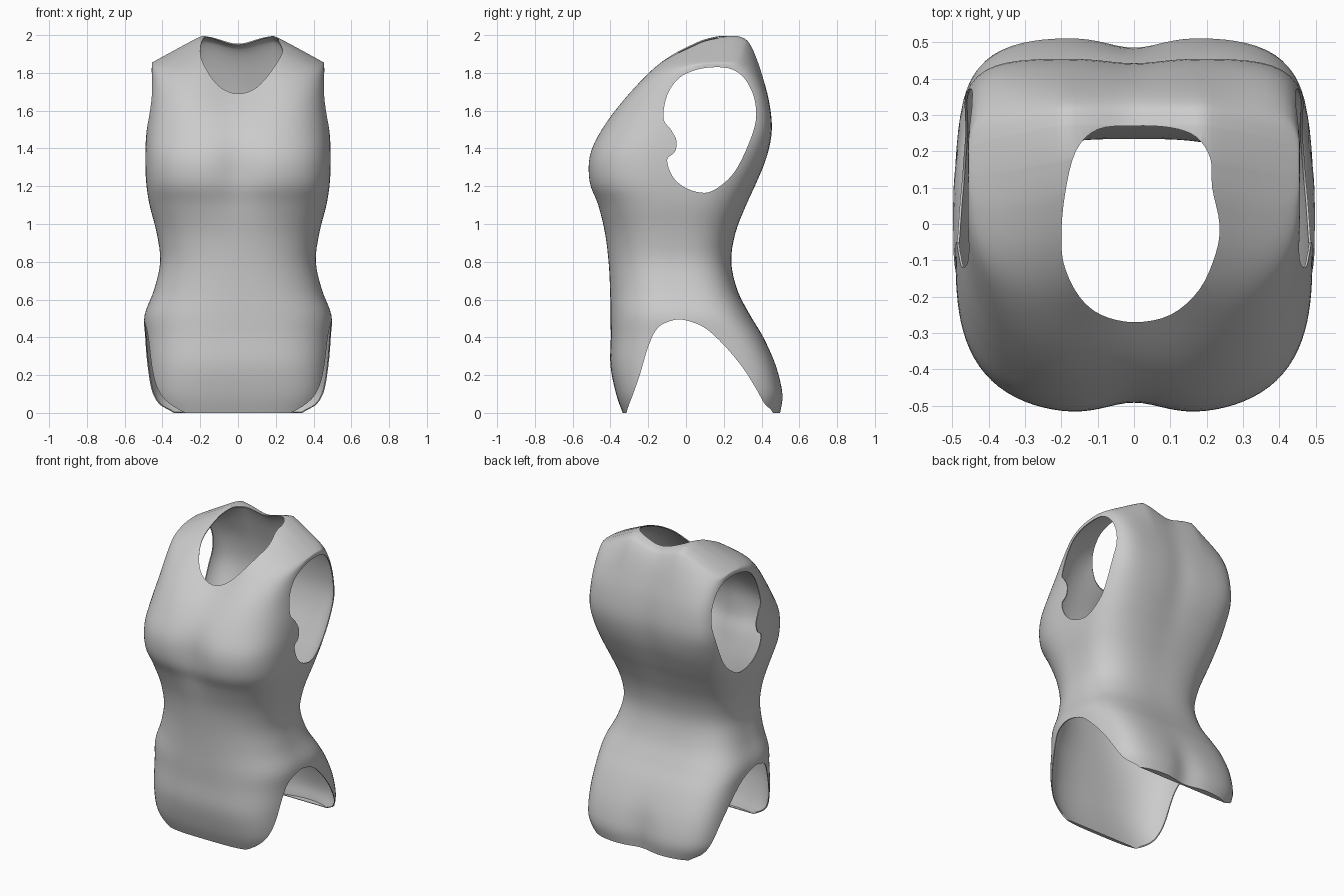
import bpy, bmesh, math
from mathutils import Vector

if "Cube" in bpy.data.objects:
    bpy.data.objects.remove(bpy.data.objects["Cube"])

# Body sections: height, front y, back y, half width, front and back squareness
SECTIONS = [
    (0.00, -0.335, 0.502, 0.445, 3.8, 4.0), (0.10, -0.37, 0.513, 0.478, 3.7, 4.4),
    (0.25, -0.40, 0.477, 0.489, 3.3, 4.4), (0.40, -0.398, 0.41, 0.494, 2.9, 4.0),
    (0.52, -0.40, 0.338, 0.494, 2.6, 3.5), (0.65, -0.402, 0.272, 0.445, 2.4, 3.2),
    (0.80, -0.41, 0.24, 0.412, 2.35, 3.1), (0.95, -0.43, 0.262, 0.43, 2.4, 3.2),
    (1.10, -0.472, 0.32, 0.468, 2.65, 3.5), (1.22, -0.518, 0.375, 0.486, 3.0, 4.0),
    (1.36, -0.518, 0.43, 0.491, 3.1, 4.8), (1.50, -0.46, 0.455, 0.484, 2.9, 6.0),
    (1.65, -0.365, 0.44, 0.468, 2.9, 6.5), (1.80, -0.22, 0.40, 0.46, 3.5, 6.5),
    (1.90, -0.08, 0.365, 0.457, 4.8, 6.5), (1.96, 0.04, 0.335, 0.456, 6.0, 7.0),
    (1.985, 0.11, 0.31, 0.455, 7.0, 7.0), (2.00, 0.18, 0.27, 0.453, 7.0, 7.0)]

ARCH = [(-0.32, -0.1), (-0.315, 0.0), (-0.28, 0.1), (-0.245, 0.2), (-0.2, 0.35),
        (-0.15, 0.45), (-0.07, 0.49), (0.0, 0.49), (0.1, 0.45), (0.2, 0.36),
        (0.3, 0.24), (0.37, 0.13), (0.415, 0.05), (0.46, 0.0), (0.47, -0.1)]
ARMHOLE = [(0.10, 1.165), (0.18, 1.2), (0.26, 1.28), (0.33, 1.42), (0.37, 1.55),
           (0.36, 1.67), (0.31, 1.77), (0.24, 1.82), (0.15, 1.83), (0.05, 1.815),
           (-0.04, 1.77), (-0.10, 1.68), (-0.12, 1.56), (-0.08, 1.50), (-0.05, 1.44),
           (-0.06, 1.38), (-0.10, 1.34), (-0.07, 1.25), (0.0, 1.19)]
NECK = [(0, -0.27), (0.1, -0.25), (0.18, -0.18), (0.225, -0.08), (0.235, 0.0),
        (0.215, 0.1), (0.21, 0.18), (0.17, 0.24), (0.1, 0.265), (0, 0.27),
        (-0.1, 0.26), (-0.16, 0.2), (-0.19, 0.08), (-0.2, -0.04), (-0.19, -0.12),
        (-0.15, -0.2), (-0.09, -0.25)]


def spline(a, b, c, d, t):
    """Smooth curve between b and c."""
    return tuple(0.5 * (2 * q + (r - p) * t + (2 * p - 5 * q + 4 * r - s) * t * t
                        + (3 * q - p - 3 * r + s) * t ** 3)
                 for p, q, r, s in zip(a, b, c, d))


def clamp(v):
    return max(0.0, min(1.0, v))


def bell(v, mid, width):
    return math.exp(-((v - mid) / width) ** 2)


def make_object(name, bm):
    bmesh.ops.recalc_face_normals(bm, faces=bm.faces[:])
    me = bpy.data.meshes.new(name)
    bm.to_mesh(me)
    bm.free()
    ob = bpy.data.objects.new(name, me)
    bpy.context.collection.objects.link(ob)
    return ob


def prism(name, outline, to_3d, lo, hi):
    """Closed smooth outline extruded between lo and hi."""
    n = len(outline)
    pts = [spline(outline[i - 1], outline[i], outline[(i + 1) % n],
                  outline[(i + 2) % n], k / 4) for i in range(n) for k in range(4)]
    bm = bmesh.new()
    ends = [[bm.verts.new(to_3d(u, v, w)) for u, v in pts] for w in (lo, hi)]
    for ring in ends:
        bm.faces.new(ring)
    for i in range(len(pts)):
        j = (i + 1) % len(pts)
        bm.faces.new((ends[0][i], ends[0][j], ends[1][j], ends[1][i]))
    ob = make_object(name, bm)
    ob.hide_render = True
    return ob


def body_point(sec, angle):
    z, front, back, width, n_front, n_back = sec
    c, s = math.cos(angle), math.sin(angle)
    n = n_front if s < 0 else n_back
    r = (abs(c) ** n + abs(s) ** n) ** (-1 / n)
    x, y = width * r * c, (front + back) / 2 + (back - front) / 2 * r * s
    if s < 0:   # hollow between the chest curves and below the neck
        y -= s * (0.033 * bell(x, 0, 0.11) * bell(z, 1.3, 0.2)
                  + 0.06 * bell(x, 0, 0.2) * bell(z, 1.72, 0.18))
    else:       # shallow hollow along the back and seat
        y -= s * bell(x, 0, 0.1) * (0.03 * bell(z, 0.05, 0.2)
                                    + 0.013 * bell(z, 1.5, 0.35))
    # sloping shoulders, set forward at the tips, and a slight dip at the nape
    top = clamp((z - 1.6) / 0.4) ** 2
    slope = clamp((abs(x) - 0.19) / 0.265)
    y -= 0.05 * top * slope
    z -= top * (0.145 * slope + 0.045 * bell(x, 0, 0.12))
    return Vector((x, y, z))


# Torso shell lofted through the sections
AROUND = 128
levels = []
for i in range(len(SECTIONS) - 1):
    a, b = SECTIONS[max(i - 1, 0)], SECTIONS[i]
    c, d = SECTIONS[i + 1], SECTIONS[min(i + 2, len(SECTIONS) - 1)]
    levels += [spline(a, b, c, d, k / 4) for k in range(4)]
levels.append(SECTIONS[-1])
bm = bmesh.new()
rings = [[bm.verts.new(body_point(sec, 2 * math.pi * k / AROUND))
          for k in range(AROUND)] for sec in levels]
for lo, hi in zip(rings, rings[1:]):
    for k in range(AROUND):
        j = (k + 1) % AROUND
        bm.faces.new((lo[k], lo[j], hi[j], hi[k]))
bm.faces.new(rings[0])
# Top ridge is closed by a strip of faces from front to back
top, half = rings[-1], AROUND // 2
for k in range(half):
    quad = [top[k], top[k + 1], top[-k - 1], top[-k]]
    bm.faces.new(list(dict.fromkeys(quad)))
torso = make_object("torso_shell", bm)

wall = torso.modifiers.new("wall", 'SOLIDIFY')
wall.thickness = 0.006
wall.offset = -1

# Openings for arms, neck and hips
along_x = lambda u, v, w: (w, u, v)
cutters = [
    prism("arm_cutter_right", ARMHOLE, along_x, 0.36, 0.7),
    prism("arm_cutter_left", ARMHOLE, along_x, -0.7, -0.36),
    prism("neck_cutter", NECK, lambda u, v, w: (u, v, w), 1.58, 2.3),
    prism("hip_cutter", ARCH, along_x, -0.8, 0.8)]
for cutter in cutters:
    cut = torso.modifiers.new(cutter.name, 'BOOLEAN')
    cut.operation = 'DIFFERENCE'
    cut.solver = 'EXACT'
    cut.object = cutter

bpy.context.view_layer.objects.active = torso
torso.select_set(True)
for name in [m.name for m in torso.modifiers]:
    bpy.ops.object.modifier_apply(modifier=name)
for cutter in cutters:
    bpy.data.objects.remove(cutter)

# Plain grey finish
grey = bpy.data.materials.new("light_grey")
grey.diffuse_color = (0.6, 0.6, 0.6, 1)
grey.use_nodes = True
grey.node_tree.nodes["Principled BSDF"].inputs["Base Color"].default_value = grey.diffuse_color
torso.data.materials.clear()
torso.data.materials.append(grey)
bpy.ops.object.shade_smooth_by_angle(angle=math.radians(40))
